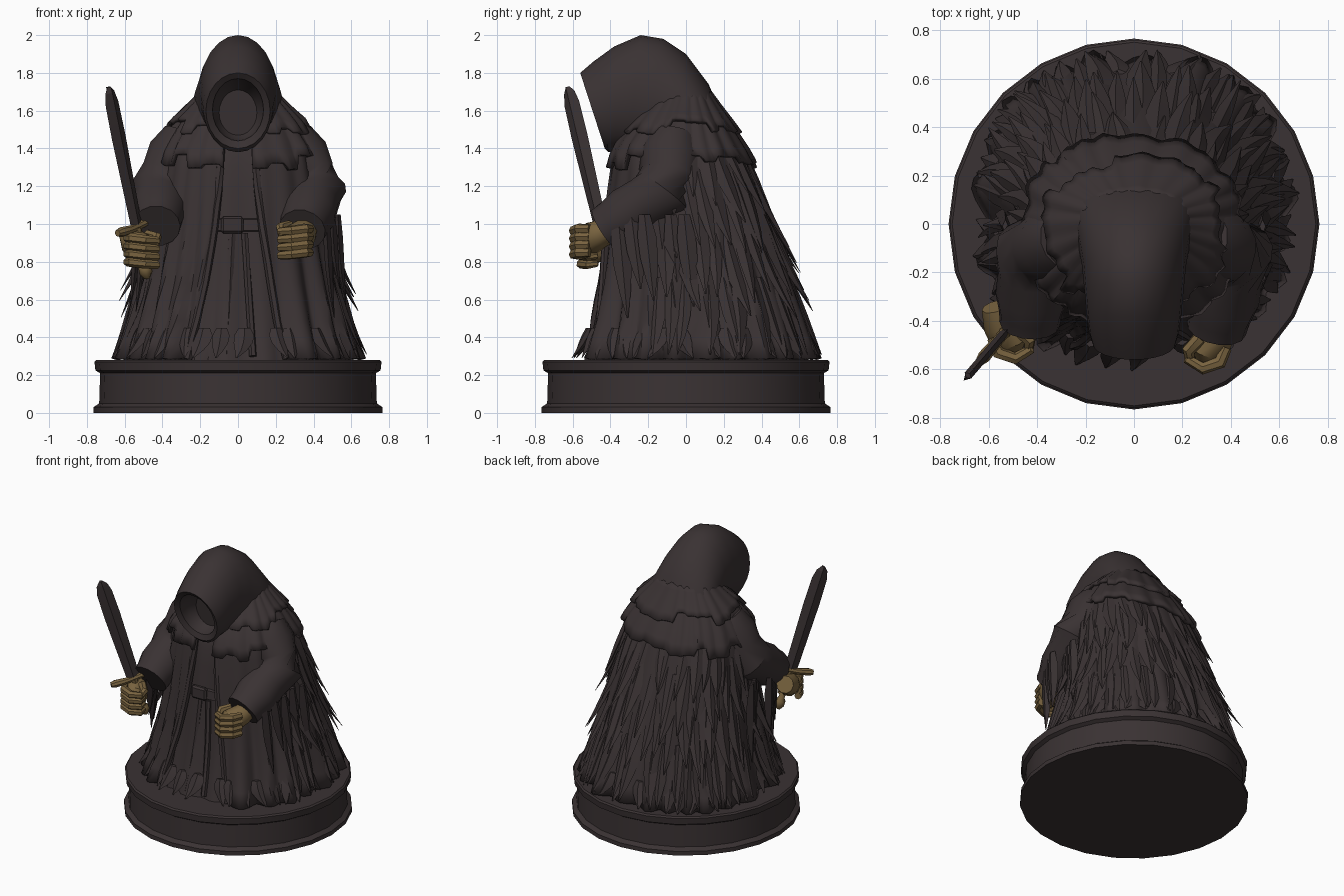
import bpy, bmesh, random
from math import sin, cos, pi, asin
from mathutils import Vector

random.seed(4)
cube = bpy.data.objects.get("Cube")
if cube:
    bpy.data.objects.remove(cube)


def material(name, rgb):
    m = bpy.data.materials.new(name)
    m.use_nodes = True
    m.diffuse_color = (*rgb, 1)
    bsdf = m.node_tree.nodes["Principled BSDF"]
    bsdf.inputs["Base Color"].default_value = (*rgb, 1)
    bsdf.inputs["Roughness"].default_value = 0.8
    return m


CLOTH = material("dark_cloth", (0.042, 0.032, 0.033))
BRASS = material("old_brass", (0.19, 0.125, 0.05))


def loft(bm, rings, closed=True, caps=True):
    rows = [[bm.verts.new(p) for p in ring] for ring in rings]
    n = len(rows[0])
    for a, b in zip(rows, rows[1:]):
        for i in range(n if closed else n - 1):
            j = (i + 1) % n
            bm.faces.new((a[i], a[j], b[j], b[i]))
    if closed and caps:
        bm.faces.new(rows[0])
        bm.faces.new(rows[-1])


def tube(bm, points, radii, sides=8):
    pts = [Vector(p) for p in points]
    rings = []
    for i, p in enumerate(pts):
        d = pts[min(i + 1, len(pts) - 1)] - pts[max(i - 1, 0)]
        q = d.to_track_quat('Z', 'Y')
        rings.append([p + q @ Vector((cos(k * 2 * pi / sides), sin(k * 2 * pi / sides), 0)) * radii[i]
                      for k in range(sides)])
    loft(bm, rings)


def finish(name, bm, mat, angle=0.7, thickness=0):
    bmesh.ops.recalc_face_normals(bm, faces=bm.faces)
    mesh = bpy.data.meshes.new(name)
    bm.to_mesh(mesh)
    bm.free()
    mesh.materials.append(mat)
    ob = bpy.data.objects.new(name, mesh)
    bpy.context.collection.objects.link(ob)
    if thickness:
        mod = ob.modifiers.new("thickness", 'SOLIDIFY')
        mod.thickness = thickness
        mod.offset = 0
    bpy.ops.object.select_all(action='DESELECT')
    ob.select_set(True)
    bpy.context.view_layer.objects.active = ob
    bpy.ops.object.shade_smooth_by_angle(angle=angle)
    return ob


# Body silhouette: height, half width, front y, back y, coat opening half width
BODY = [(0.28, 0.62, -0.55, 0.67, 0.27), (0.45, 0.57, -0.50, 0.62, 0.22),
        (0.7, 0.51, -0.45, 0.54, 0.17), (0.95, 0.46, -0.42, 0.46, 0.13),
        (1.2, 0.43, -0.39, 0.37, 0.1), (1.4, 0.39, -0.36, 0.29, 0.09),
        (1.55, 0.31, -0.26, 0.21, 0.08), (1.7, 0.19, -0.13, 0.12, 0.06)]


def body_at(z):
    z = min(max(z, BODY[0][0]), BODY[-1][0])
    for a, b in zip(BODY, BODY[1:]):
        if z <= b[0]:
            t = (z - a[0]) / (b[0] - a[0])
            return [u + (v - u) * t for u, v in zip(a, b)]


def power(v):
    return abs(v) ** 0.85 * (1 if v > 0 else -1)


def surface(a, z, scale=1.0, folds=1.0):
    _, w, front, back, _ = body_at(z)
    amp = folds * (0.012 + 0.035 * max(0, 1.2 - z))
    s = scale * (1 + amp * (sin(23 * a + 2 * sin(3 * a)) + 0.5 * sin(11 * a + z * 2)))
    return Vector((w * power(cos(a)) * s, (front + back) / 2 + (back - front) / 2 * power(sin(a)) * s, z))


# Round plinth with a grooved side
bm = bmesh.new()
plinth = [(0, 0.765), (0.03, 0.765), (0.05, 0.735), (0.21, 0.73), (0.225, 0.755), (0.27, 0.76), (0.28, 0.75)]
loft(bm, [[(r * cos(k * pi / 12), r * sin(k * pi / 12), z) for k in range(24)] for z, r in plinth])
finish("plinth", bm, CLOTH, 0.45)

# Inner robe with a belt and buckle
N = 112
bm = bmesh.new()
loft(bm, [[surface(k * 2 * pi / N, 0.27 + 0.13 * r, 0.95, 0.7) for k in range(N)] for r in range(12)])
finish("inner_robe", bm, CLOTH)
bm = bmesh.new()
loft(bm, [[surface(k * 2 * pi / N, z, s, 0) for k in range(N)]
          for z, s in ((0.96, 0.95), (0.965, 0.98), (1.025, 0.98), (1.03, 0.95))])
finish("belt", bm, CLOTH, 0.5)
bm = bmesh.new()
bmesh.ops.create_cube(bm, size=1)
bmesh.ops.scale(bm, vec=(0.12, 0.04, 0.09), verts=bm.verts)
bmesh.ops.translate(bm, vec=(-0.03, -0.405, 0.995), verts=bm.verts)
bmesh.ops.bevel(bm, geom=bm.edges[:], offset=0.012, affect='EDGES')
finish("buckle", bm, CLOTH, 0.4)
bm = bmesh.new()
for x in (-0.03, 0.035):
    tube(bm, [(x * (1 + i * 0.25), surface(-pi / 2, 0.95 - i * 0.13, 0.95, 0.7).y, 0.95 - i * 0.13)
              for i in range(6)], [0.02] * 6, 6)
finish("robe_pleats", bm, CLOTH)


# Open coat hanging from the shoulders
def open_ring(z, scale, folds, gap=None, jag=None):
    _, w, _, _, edge = body_at(z)
    g = asin(min(0.9, (gap or edge) / w) ** (1 / 0.85))
    ring = []
    for k in range(N + 1):
        a = -pi / 2 + g + (2 * pi - 2 * g) * k / N
        ring.append(surface(a, z + (jag[k] if jag else 0), scale, folds))
    return ring


bm = bmesh.new()
coat = [open_ring(0.285 + 0.1 * r, 1.01, 1.1) for r in range(15)]
loft(bm, coat, closed=False)
finish("coat", bm, CLOTH, thickness=0.025)
bm = bmesh.new()
for end in (0, -1):
    tube(bm, [ring[end] for ring in coat[:13]], [0.022] * 13, 6)
finish("coat_edges", bm, CLOTH)

# Layered shoulder mantle with ragged hems
for name, top, bottom, flare in (("upper_mantle", 1.7, 1.52, 1.12), ("lower_mantle", 1.62, 1.33, 1.1)):
    ragged = [random.uniform(-0.05, 0.04) for _ in range(N // 4 + 1)]
    bm = bmesh.new()
    rings = []
    for r in range(6):
        t = r / 5
        jag = [ragged[k // 4] * t * t for k in range(N + 1)]
        rings.append(open_ring(top + (bottom - top) * t, 1 + (flare - 1) * t, 1.6, 0.07, jag))
    loft(bm, rings, closed=False)
    finish(name, bm, CLOTH, thickness=0.025)

# Hood: outer shell rings from nape to rim, then the hollow inside
HOOD = [(0.2, 1.55, 0.1, 1.32, 0.24), (0.12, 1.74, 0, 1.34, 0.26), (0.0, 1.9, -0.12, 1.36, 0.235),
        (-0.12, 1.98, -0.22, 1.38, 0.215), (-0.24, 2.0, -0.3, 1.39, 0.205), (-0.38, 1.94, -0.37, 1.39, 0.195),
        (-0.49, 1.86, -0.41, 1.38, 0.185), (-0.56, 1.8, -0.43, 1.4, 0.17), (-0.535, 1.77, -0.42, 1.44, 0.135),
        (-0.44, 1.75, -0.37, 1.45, 0.13), (-0.36, 1.71, -0.33, 1.47, 0.1)]
bm = bmesh.new()
rings = []
for yt, zt, yb, zb, w in HOOD:
    top, low = Vector((0, yt, zt)), Vector((0, yb, zb))
    rings.append([(top + low) / 2 + (top - low) / 2 * sin(k * pi / 12) + Vector((w * cos(k * pi / 12), 0, 0))
                  for k in range(24)])
loft(bm, rings)
finish("hood", bm, CLOTH, 0.6)


# Pointed cloth strips, each with a ridged cross-section
def strip(bm, path, out, widths):
    side = Vector((-out.y, out.x, 0))
    loft(bm, [[p - side * w, p + out * w * 0.45, p + side * w, p - out * w * 0.4]
              for p, w in zip(path, widths)])


TAPER = (0.6, 1, 0.95, 0.6, 0.08)


def cloak_strip(bm, a, z0, z1, width, flick):
    out = Vector((cos(a), sin(a), 0))
    sway = random.uniform(-0.1, 0.1)
    path = []
    for i in range(5):
        t = i / 4
        path.append(surface(a + sway * t * t, z0 + (z1 - z0) * t, 1.02, 0.3) + out * flick * t * t)
    strip(bm, path, out, [width * w for w in TAPER])


for name, z0, z1, count, start, sweep, flick in (
        ("shoulder_tatters", 1.45, 1.08, 17, -0.2, pi + 0.4, 0.05),
        ("upper_tatters", 1.25, 0.82, 21, -0.3, pi + 0.6, 0.07),
        ("middle_tatters", 1.0, 0.57, 24, -0.3, pi + 0.6, 0.08),
        ("lower_tatters", 0.72, 0.31, 27, -0.4, pi + 0.8, 0.04),
        ("hem_folds", 0.45, 0.29, 36, -pi / 2, 2 * pi, 0.035)):
    bm = bmesh.new()
    for i in range(count):
        a = start + sweep * (i + random.uniform(0.2, 0.8)) / count
        drop = random.uniform(-0.08, 0.08) if z1 > 0.4 else 0
        cloak_strip(bm, a, z0 + drop, z1 + drop, random.uniform(0.035, 0.055), flick * random.uniform(0.5, 1.3))
    finish(name, bm, CLOTH, 0.6)

# Sleeves, with ragged cloth hanging beneath them
for name, s, cuff in (("left", 1, (0.34, -0.43, 0.97)), ("right", -1, (-0.43, -0.41, 0.99))):
    bm = bmesh.new()
    start, elbow, end = Vector((s * 0.27, -0.06, 1.46)), Vector((s * 0.41, -0.12, 1.17)), Vector(cuff)
    path = [start, start.lerp(elbow, 0.35), start.lerp(elbow, 0.7), elbow, elbow.lerp(end, 0.3),
            elbow.lerp(end, 0.6), elbow.lerp(end, 0.85), end]
    tube(bm, path, (0.13, 0.165, 0.15, 0.165, 0.145, 0.15, 0.13, 0.125), 14)
    finish(name + "_sleeve", bm, CLOTH)
    bm = bmesh.new()
    for i in range(7):
        p = Vector((s * (0.47 + 0.03 * (i % 3)), -0.36 + 0.07 * i, 1.05))
        length = random.uniform(0.35, 0.58)
        path = [p + Vector((s * 0.04 * t * t, 0.05 * t, -length * t)) for t in (0, 0.25, 0.5, 0.75, 1)]
        strip(bm, path, Vector((s, 0, 0)), [0.05 * w for w in TAPER])
    finish(name + "_sleeve_tatters", bm, CLOTH, 0.6)


# Gauntlet hands: wrist and palm with curled fingers
def hand(name, centre, s):
    bm = bmesh.new()
    c = Vector(centre)
    tube(bm, [c + Vector((s * 0.06, 0.13, 0.06)), c + Vector((s * 0.04, 0.06, 0.03)), c, c + Vector((0, -0.05, -0.03))],
         (0.06, 0.075, 0.085, 0.05), 10)
    for i in range(4):
        f = c + Vector((0, 0, 0.055 - 0.042 * i))
        tube(bm, [f + Vector(o) for o in ((s * 0.075, 0, 0), (s * 0.05, -0.06, 0), (-s * 0.02, -0.085, -0.01),
                                          (-s * 0.08, -0.05, -0.015), (-s * 0.07, 0, -0.01))],
             (0.024, 0.028, 0.026, 0.023, 0.016), 7)
    tube(bm, [c + Vector((-s * 0.03, 0.04, 0.07)), c + Vector((-s * 0.08, -0.01, 0.06)),
              c + Vector((-s * 0.075, -0.06, 0.02))], (0.03, 0.028, 0.018), 7)
    finish(name, bm, BRASS)


hand("left_hand", (0.305, -0.51, 0.92), 1)
hand("right_hand", (-0.51, -0.47, 0.87), -1)

# Sword: blade, then brass hilt
base, tip = Vector((-0.535, -0.45, 0.98)), Vector((-0.685, -0.625, 1.725))
axis = (tip - base).normalized()
lean = Vector((axis.x, axis.y, 0)).normalized()
wide = (lean - axis * lean.dot(axis)).normalized()
thin = axis.cross(wide)
bm = bmesh.new()
rings = []
for t, w in ((0, 0.045), (0.3, 0.05), (0.65, 0.056), (0.88, 0.053), (0.96, 0.038), (1, 0.012)):
    p = base.lerp(tip, t)
    rings.append([p + wide * w, p + thin * 0.018, p - wide * w, p - thin * 0.018])
loft(bm, rings)
finish("sword_blade", bm, CLOTH, 0.3)
bm = bmesh.new()
tube(bm, [base + wide * o + axis * abs(o) * 0.12 for o in (-0.16, -0.13, -0.05, 0.05, 0.13, 0.16)],
     (0.018, 0.027, 0.022, 0.022, 0.027, 0.018), 8)
tube(bm, [base - axis * o for o in (0, 0.1, 0.2, 0.22, 0.25, 0.28)], (0.025, 0.022, 0.022, 0.035, 0.035, 0.015), 8)
finish("sword_hilt", bm, BRASS)
